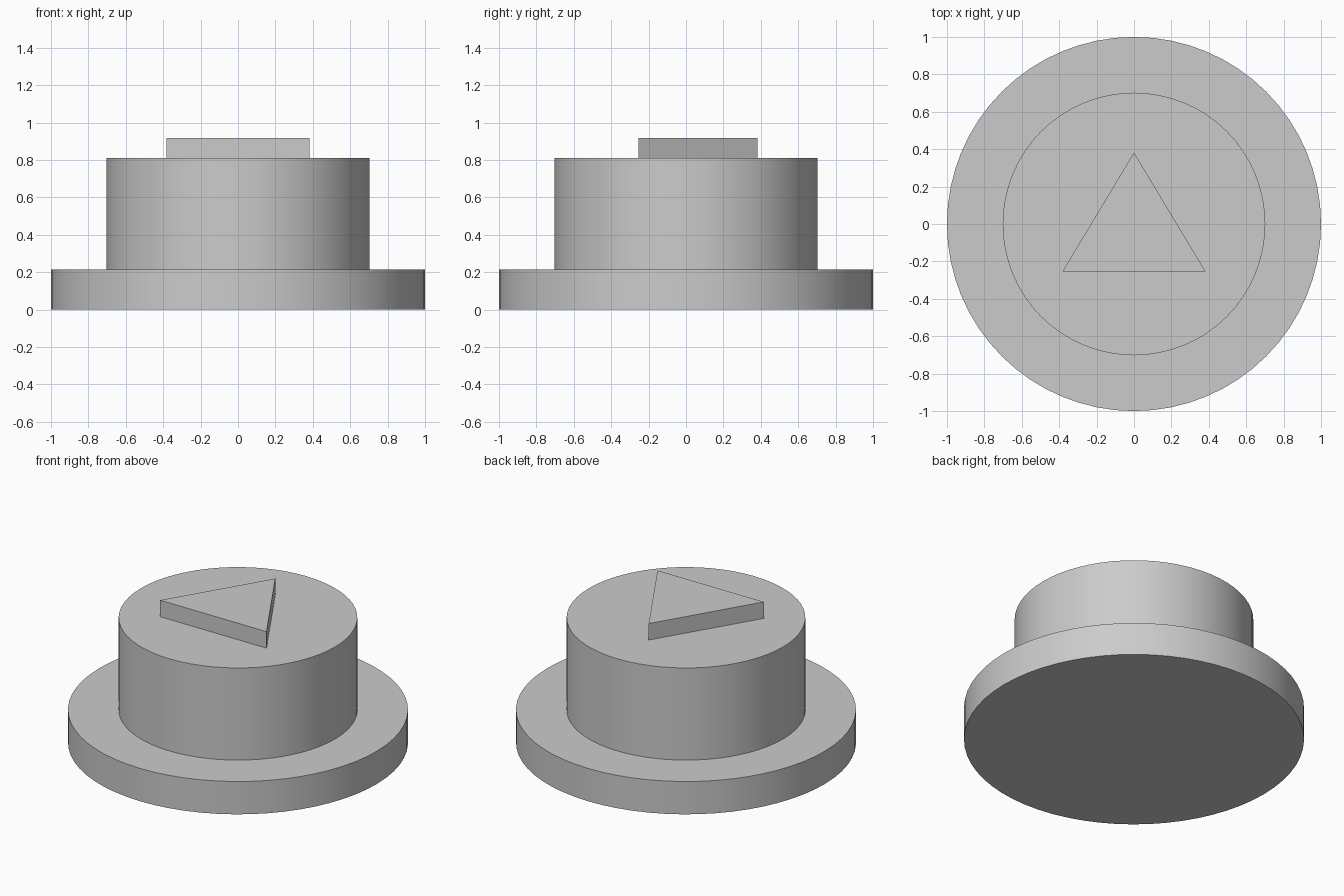
import bpy
import bmesh
import math

cube = bpy.data.objects.get("Cube")
if cube:
    bpy.data.objects.remove(cube, do_unlink=True)

grey = bpy.data.materials.new("plain grey")
grey.use_nodes = True
colour = (0.6, 0.6, 0.6, 1)
grey.diffuse_color = colour
grey.node_tree.nodes["Principled BSDF"].inputs["Base Color"].default_value = colour


def prism(name, outline, bottom, top):
    """Extrude a flat outline up from bottom to top."""
    bm = bmesh.new()
    face = bm.faces.new([bm.verts.new((x, y, bottom)) for x, y in outline])
    raised = bmesh.ops.extrude_face_region(bm, geom=[face], use_keep_orig=True)
    verts = [g for g in raised["geom"] if isinstance(g, bmesh.types.BMVert)]
    bmesh.ops.translate(bm, verts=verts, vec=(0, 0, top - bottom))
    bmesh.ops.recalc_face_normals(bm, faces=bm.faces)
    mesh = bpy.data.meshes.new(name)
    bm.to_mesh(mesh)
    bm.free()
    mesh.materials.append(grey)
    obj = bpy.data.objects.new(name, mesh)
    bpy.context.collection.objects.link(obj)
    bpy.ops.object.select_all(action="DESELECT")
    obj.select_set(True)
    bpy.context.view_layer.objects.active = obj
    bpy.ops.object.shade_smooth_by_angle(angle=math.radians(30))
    return obj


def circle(radius, sides=64):
    angles = [math.tau * i / sides for i in range(sides)]
    return [(radius * math.cos(a), radius * math.sin(a)) for a in angles]


# Wide round foot, round cap and raised triangular marker
prism("base_flange", circle(1.0), 0, 0.213)
prism("button_body", circle(0.702), 0.213, 0.811)
prism("triangle_marker", [(-0.382, -0.253), (0.382, -0.253), (0, 0.382)], 0.811, 0.918)
